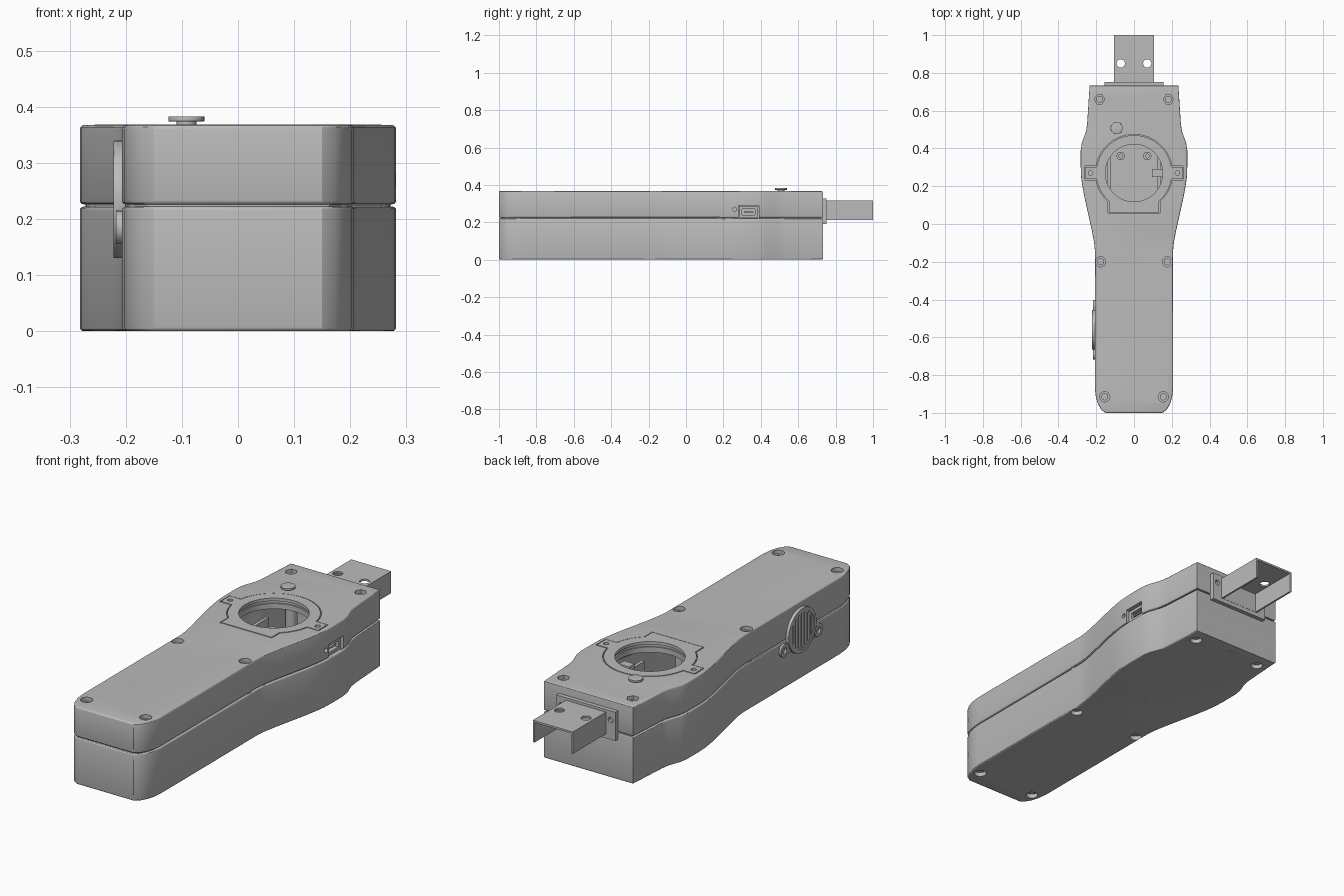
import bpy, bmesh, math

cube = bpy.data.objects.get("Cube")
if cube:
    bpy.data.objects.remove(cube, do_unlink=True)

grey = bpy.data.materials.new("plain grey")
grey.use_nodes = True
grey.diffuse_color = (0.5, 0.5, 0.5, 1)
for node in grey.node_tree.nodes:
    if node.type == 'BSDF_PRINCIPLED':
        node.inputs["Base Color"].default_value = (0.5, 0.5, 0.5, 1)


def prism(name, pts, lo, hi, axis='z', round_rim=0):
    """Extrude a flat outline along an axis, optionally rounding its rims."""
    place = {'z': lambda u, v, w: (u, v, w),
             'x': lambda u, v, w: (w, u, v),
             'y': lambda u, v, w: (u, w, v)}[axis]
    bm = bmesh.new()
    low = [bm.verts.new(place(u, v, lo)) for u, v in pts]
    high = [bm.verts.new(place(u, v, hi)) for u, v in pts]
    caps = [bm.faces.new(low), bm.faces.new(high)]
    n = len(pts)
    for i in range(n):
        j = (i + 1) % n
        bm.faces.new((low[i], low[j], high[j], high[i]))
    bmesh.ops.recalc_face_normals(bm, faces=bm.faces)
    if round_rim:
        rim = [e for f in caps for e in f.edges]
        bmesh.ops.bevel(bm, geom=rim, offset=round_rim, segments=3,
                        profile=0.5, affect='EDGES')
    mesh = bpy.data.meshes.new(name)
    bm.to_mesh(mesh)
    bm.free()
    mesh.materials.append(grey)
    ob = bpy.data.objects.new(name, mesh)
    bpy.context.collection.objects.link(ob)
    return ob


def circle(u, v, r, n=32):
    return [(u + r * math.cos(2 * math.pi * i / n),
             v + r * math.sin(2 * math.pi * i / n)) for i in range(n)]


def rect(u0, u1, v0, v1):
    return [(u0, v0), (u1, v0), (u1, v1), (u0, v1)]


def combine(ob, other, op='DIFFERENCE'):
    """Apply a boolean and throw the helper away."""
    mod = ob.modifiers.new("cut", 'BOOLEAN')
    mod.operation, mod.solver, mod.object = op, 'EXACT', other
    bpy.context.view_layer.objects.active = ob
    bpy.ops.object.modifier_apply(modifier=mod.name)
    bpy.data.objects.remove(other, do_unlink=True)


def cut(ob, pts, lo, hi, axis='z'):
    combine(ob, prism("cutter", pts, lo, hi, axis))


SIDE = [(.150, -1), (.172, -.985), (.190, -.955), (.202, -.915), (.207, -.87),
        (.207, -.14), (.211, -.10), (.222, -.04), (.262, .14), (.273, .20),
        (.280, .25), (.282, .30), (.282, .39), (.276, .43), (.254, .49),
        (.248, .53), (.235, .732)]


def body_outline(inset=0):
    half = [(x - inset, max(min(y, .732 - inset), inset - 1)) for x, y in SIDE]
    return half + [(-x, y) for x, y in reversed(half)]


CY = 0.27


def cover_outline(g=0):
    """Round cover with two screw tabs and a square skirt towards the front."""
    r, tab, skirt = .2 + g, .033 + g, .133 + g
    a0, a1 = -math.acos(skirt / r), math.asin(tab / r)

    def arc(a, b, n):
        return [(r * math.cos(a + (b - a) * i / n),
                 CY + r * math.sin(a + (b - a) * i / n)) for i in range(n + 1)]
    half = [(skirt, .062 - g)] + arc(a0, -a1, 8)
    half += [(.256 + g, CY - tab), (.256 + g, CY + tab)]
    half += arc(a1, math.pi / 2, 18)
    return half + [(-x, y) for x, y in reversed(half[:-1])]


TOP = .367
SPLIT = .224
SCREWS = [(s * x, y) for x, y in ((.182, .66), (.177, -.2), (.155, -.915))
          for s in (-1, 1)]

# Hollow lower and upper shells
lower = prism("lower_shell", body_outline(), 0, SPLIT - .002, round_rim=.007)
cut(lower, body_outline(.03), .03, .3)
upper = prism("upper_shell", body_outline(), SPLIT + .002, TOP, round_rim=.007)
cut(upper, body_outline(.03), .1, TOP - .03)

# Lip bridging the seam
lip = prism("seam_lip", body_outline(.01), .2, .25)
cut(lip, body_outline(.032), .1, .3)

# Screw recesses top and bottom, with inner bosses
for i, (x, y) in enumerate(SCREWS):
    cut(upper, circle(x, y, .027, 6 if y > 0 else 24), TOP - .018, .4)
    cut(upper, circle(x, y, .016, 20), TOP - .05, .4)
    cut(lower, circle(x, y, .027, 24), -.1, .02)
    prism(f"screw_boss_{i}", circle(x, y, .026, 20), .025, TOP - .03)
for y in (.685, .08):
    cut(lower, circle(0, y, .006, 12), -.1, .02)

# Round cover set into a pocket of the upper shell
cut(upper, cover_outline(.004), TOP - .013, .4)
cut(upper, circle(0, CY, .162, 64), .3, .4)
cover = prism("round_cover", cover_outline(), TOP - .013, TOP + .001)
cut(cover, circle(0, CY, .152, 64), .3, .4)
for s in (-1, 1):
    cut(cover, circle(s * .23, CY, .012, 16), TOP - .009, .4)

# Ledge and fittings inside the opening
ledge = prism("opening_ledge", circle(0, CY, .175, 64), .315, .34)
cut(ledge, circle(0, CY, .156, 64), .2, .4)
for s, side in ((-1, "right"), (1, "left")):
    prism(f"inner_rib_{side}", rect(s * .125, s * .14, .13, .41), .025, .26)
    post = prism(f"inner_post_{side}", circle(s * .07, CY + .09, .022, 20), .025, .24)
    cut(post, circle(s * .07, CY + .09, .01, 16), .15, .3)
prism("latch_block", rect(.095, .15, .25, .29), .26, .30)

# Side socket and its pin hole
for part in (upper, lip):
    cut(part, rect(.28, .39, SPLIT - .03, .29), .24, .32, 'x')
cut(upper, circle(.26, .27, .011, 16), .262, .32, 'x')
socket = prism("side_socket", rect(.285, .385, .225, .285), .225, .268, 'x')
cut(socket, rect(.30, .37, .24, .27), .24, .3, 'x')
prism("socket_tongue", rect(.31, .36, .251, .258), .23, .262, 'x')

# Push button on the top
prism("button_stem", circle(-.092, .508, .018), TOP - .005, .376)
prism("button_cap", circle(-.092, .508, .032), .374, .383, round_rim=.001)

# Slotted vent disc with two screw ears
VY, VZ = -.56, .235
vent = prism("vent_disc", circle(VY, VZ, .105, 48), -.222, -.200, 'x', .002)
ears = prism("ears", rect(VY - .13, VY + .13, VZ - .075, VZ - .025), -.214, -.203, 'x')
combine(vent, ears, 'UNION')
for s in (-1, 1):
    ear = prism("ear", circle(VY + s * .128, VZ - .05, .03, 24), -.217, -.203, 'x')
    combine(vent, ear, 'UNION')
    cut(vent, circle(VY + s * .128, VZ - .05, .014, 16), -.3, -.206, 'x')
cut(vent, circle(VY, VZ, .088, 48), -.3, -.219, 'x')
for i in range(7):
    u = VY + (i - 3) * .022
    half = math.sqrt(.08 ** 2 - (u - VY) ** 2)
    cut(vent, rect(u - .005, u + .005, VZ - half, VZ + half), -.3, -.208, 'x')

# Mounting bracket at the back: flange and open channel
flange = prism("bracket_flange", rect(-.155, .155, .192, .328), .728, .752, 'y')
for s in (-1, 1):
    cut(flange, circle(s * .13, .285, .013, 16), .738, .8, 'y')
channel = prism("bracket_channel", rect(-.105, .105, .212, .316), .745, 1, 'y')
cut(channel, rect(-.096, .096, .1, .307), .753, 1.1, 'y')
for s in (-1, 1):
    cut(channel, circle(s * .07, .85, .022, 24), .28, .4)

# Smooth shading with sharp edges kept
for ob in bpy.context.view_layer.objects:
    ob.select_set(ob.type == 'MESH' and grey.name in ob.data.materials)
bpy.context.view_layer.objects.active = upper
bpy.ops.object.shade_smooth_by_angle(angle=math.radians(30))
